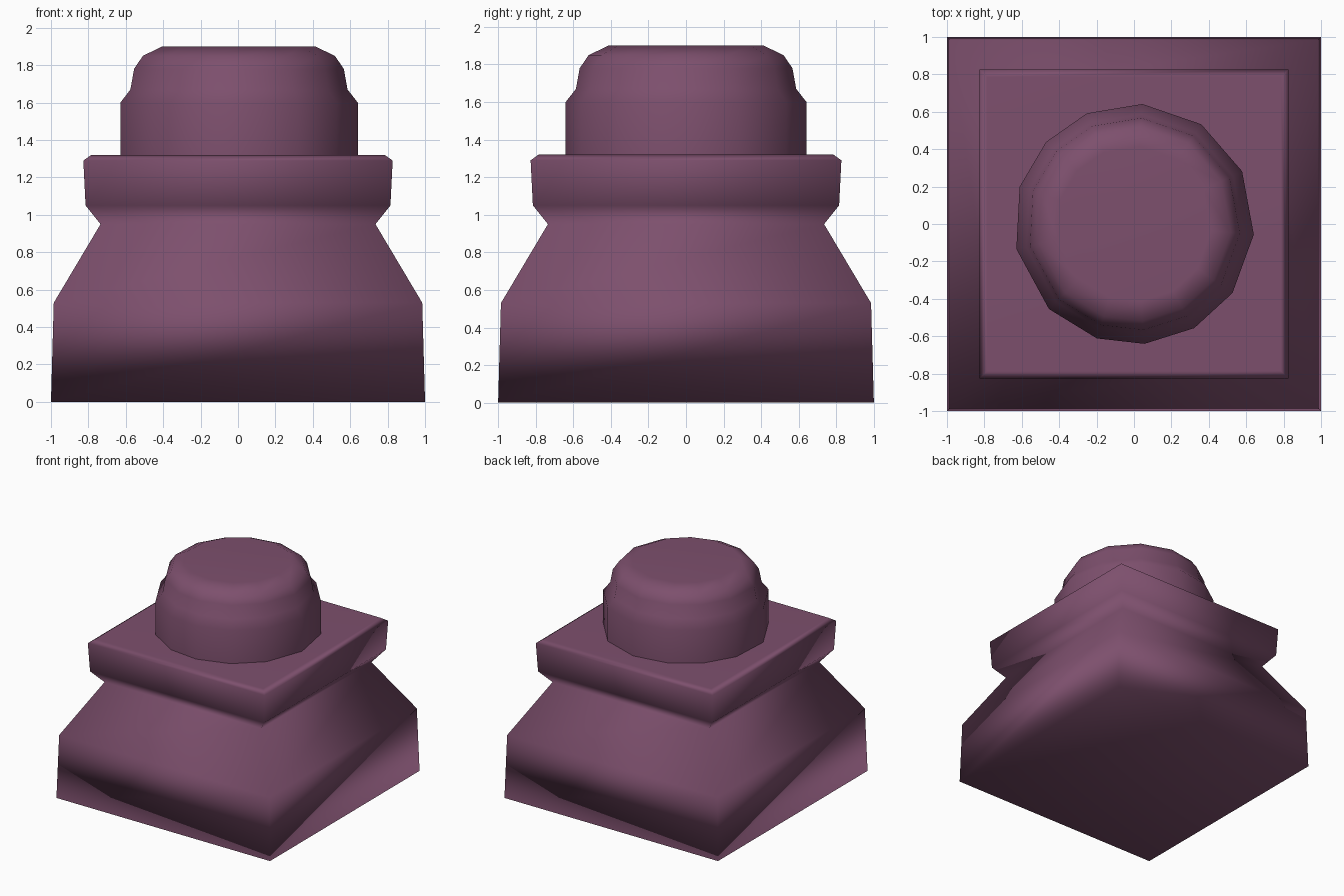
import bpy, bmesh
from math import cos, sin, radians

cube = bpy.data.objects.get("Cube")
if cube:
    bpy.data.objects.remove(cube, do_unlink=True)

plum = bpy.data.materials.new("plum")
plum.use_nodes = True
plum.diffuse_color = (0.205, 0.079, 0.153, 1)
shader = plum.node_tree.nodes["Principled BSDF"]
shader.inputs["Base Color"].default_value = plum.diffuse_color
shader.inputs["Roughness"].default_value = 0.8


def lathe(name, outline, profile, close_bottom):
    """Stack scaled copies of an outline along a (radius, height) profile."""
    bm = bmesh.new()
    rings = [[bm.verts.new((x * r, y * r, z)) for x, y in outline] for r, z in profile]
    n = len(outline)
    for low, high in zip(rings, rings[1:]):
        for i in range(n):
            j = (i + 1) % n
            bm.faces.new((low[i], low[j], high[j], high[i]))
    bm.faces.new(rings[-1])
    if close_bottom:
        bm.faces.new(rings[0][::-1])
    for face in bm.faces:
        face.smooth = True
    mesh = bpy.data.meshes.new(name)
    bm.to_mesh(mesh)
    bm.free()
    mesh.materials.append(plum)
    obj = bpy.data.objects.new(name, mesh)
    bpy.context.collection.objects.link(obj)
    # Large faces dominate the soft shading
    soft = obj.modifiers.new("Weighted shading", "WEIGHTED_NORMAL")
    soft.mode = "FACE_AREA"
    return obj


# Square pedestal: upright foot, sloping shoulder, waist and bevelled slab
square = [(-1, -1), (1, -1), (1, 1), (-1, 1)]
lathe("pedestal", square,
      [(1, 0), (0.985, 0.53), (0.735, 0.95), (0.815, 1.05), (0.827, 1.29), (0.785, 1.32)],
      True)

# Slightly uneven thirteen-sided knob with a stepped, rounded top
angles = [-168, -135, -108, -85, -60, -35, -5, 26, 56, 86, 113, 137, 162]
round_outline = [(cos(radians(a)), sin(radians(a))) for a in angles]
lathe("knob", round_outline,
      [(0.643, 1.315), (0.643, 1.6), (0.588, 1.67), (0.568, 1.78), (0.52, 1.85), (0.415, 1.9)],
      False)
